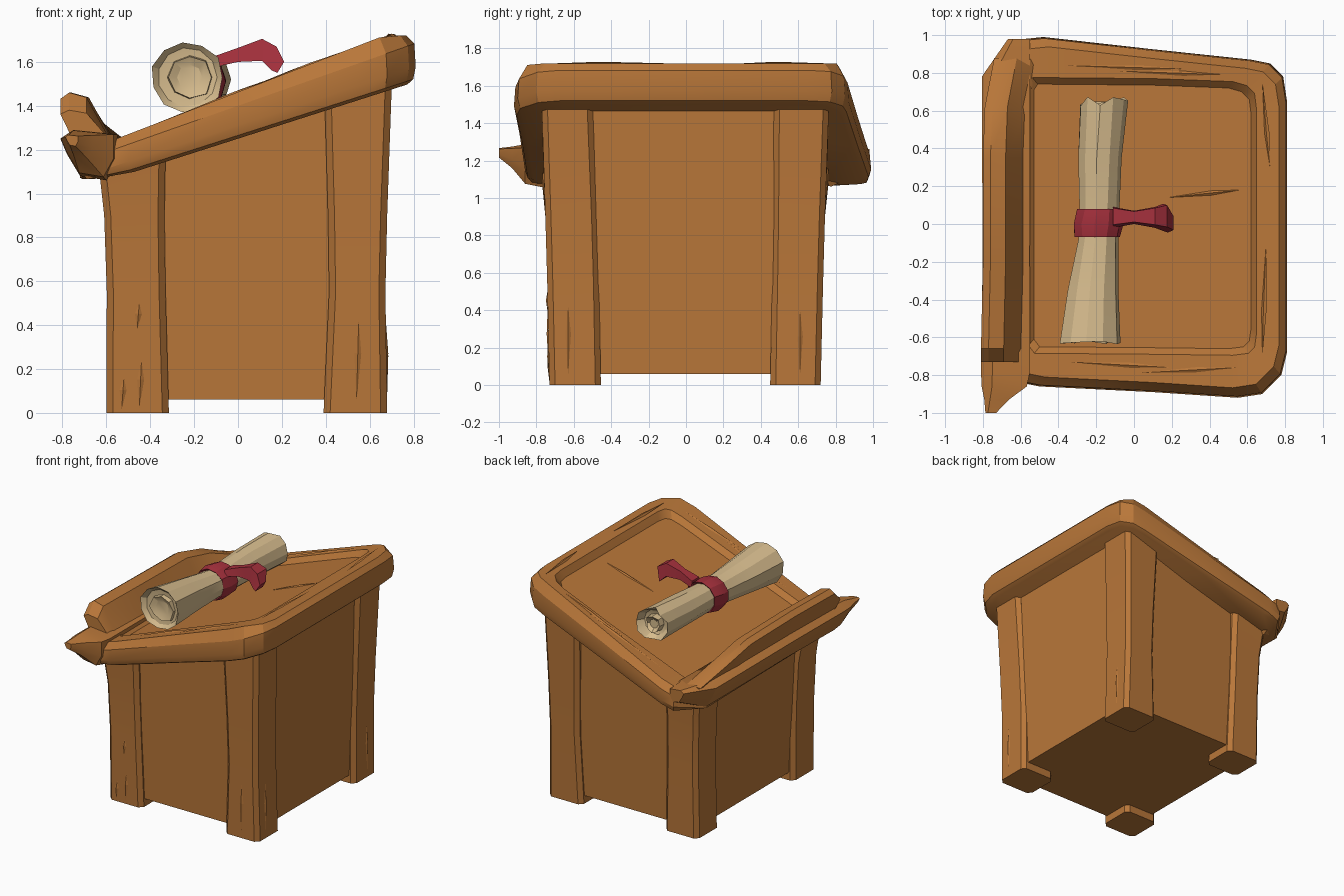
import bpy, bmesh, math, random
from mathutils import Vector

random.seed(4)
if "Cube" in bpy.data.objects:
    bpy.data.objects.remove(bpy.data.objects["Cube"])


def material(name, rgb):
    m = bpy.data.materials.new(name)
    m.use_nodes = True
    m.diffuse_color = (*rgb, 1)
    m.node_tree.nodes["Principled BSDF"].inputs["Base Color"].default_value = (*rgb, 1)
    return m


WOOD = material("warm wood", (0.485, 0.184, 0.041))
PAPER = material("parchment", (0.68, 0.505, 0.27))
CLOTH = material("red ribbon", (0.38, 0.03, 0.046))


def finish(name, bm, mat, angle=25):
    bmesh.ops.recalc_face_normals(bm, faces=bm.faces)
    mesh = bpy.data.meshes.new(name)
    bm.to_mesh(mesh)
    bm.free()
    mesh.materials.append(mat)
    ob = bpy.data.objects.new(name, mesh)
    bpy.context.collection.objects.link(ob)
    bpy.ops.object.select_all(action="DESELECT")
    ob.select_set(True)
    bpy.context.view_layer.objects.active = ob
    bpy.ops.object.shade_smooth_by_angle(angle=math.radians(angle))


def loft(name, rings, mat):
    """Skin a list of closed rings and cap both ends."""
    bm = bmesh.new()
    rows = [[bm.verts.new(p) for p in r] for r in rings]
    n = len(rows[0])
    for a, b in zip(rows, rows[1:]):
        for i in range(n):
            bm.faces.new((a[i], a[(i + 1) % n], b[(i + 1) % n], b[i]))
    bm.faces.new(rows[0])
    bm.faces.new(rows[-1])
    finish(name, bm, mat)


def under_top(x):
    return 1.3 + 0.32 * x


# Tapered body between the legs
def body_ring(flare, height):
    return [(x, y, height(x)) for x, y in
            ((-0.56 - flare, -0.69 - flare), (0.635 + flare, -0.69 - flare),
             (0.635 + flare, 0.68 + flare), (-0.56 - flare, 0.68 + flare))]


loft("body", [body_ring(0, lambda x: 0.06), body_ring(0.035, under_top)], WOOD)


# Four chamfered corner legs, spreading towards the top
def leg_ring(xo, xi, yo, yi, height, c=0.03):
    sx, sy = math.copysign(1, xo), math.copysign(1, yo)
    pts = [(xo, yo - sy * c), (xo - sx * c, yo), (xi + sx * c, yo), (xi, yo - sy * c),
           (xi, yi + sy * c), (xi + sx * c, yi), (xo - sx * c, yi), (xo, yi + sy * c)]
    return [(x, y, height(x)) for x, y in pts]


HEIGHTS = (lambda x: 0, lambda x: 0.55, lambda x: 0.9, under_top)
for side, xs in (("right", ((-0.6, -0.315), (-0.598, -0.33), (-0.61, -0.335), (-0.632, -0.33))),
                 ("left", ((0.68, 0.39), (0.672, 0.415), (0.68, 0.41), (0.702, 0.395)))):
    for end, ys in (("front", ((-0.73, -0.455), (-0.742, -0.465), (-0.752, -0.475), (-0.772, -0.5))),
                    ("back", ((0.72, 0.45), (0.733, 0.46), (0.743, 0.465), (0.765, 0.47)))):
        loft(f"{end}_{side}_leg", [leg_ring(*a, *b, h) for a, b, h in zip(xs, ys, HEIGHTS)], WOOD)

# Sloping top: rounded frame around a recessed, nearly rectangular writing panel
OUTLINE = [(-0.70, -0.82), (-0.5, -0.86), (0.1, -0.89), (0.55, -0.92), (0.68, -0.9), (0.78, -0.8),
           (0.81, -0.68), (0.81, 0.65), (0.79, 0.78), (0.72, 0.85), (0.62, 0.87), (0.1, 0.925),
           (-0.48, 0.99), (-0.58, 0.98), (-0.72, 0.78)]
INNER = [(-0.53, -0.61), (-0.5, -0.65), (0.1, -0.655), (0.5, -0.66), (0.58, -0.65), (0.61, -0.62),
         (0.62, -0.55), (0.62, 0.58), (0.61, 0.66), (0.57, 0.7), (0.5, 0.72), (0.1, 0.735),
         (-0.45, 0.74), (-0.51, 0.74), (-0.53, 0.71)]


def top_ring(outline, f, base, tilt):
    pts = [(0.045 + (x - 0.045) * f, 0.04 + (y - 0.04) * f) for x, y in outline]
    return [(x, y, min(max(base + tilt * x, 1.065), 1.72)) for x, y in pts]


loft("desk_top", [top_ring(OUTLINE, 0.95, 1.25, 0.32), top_ring(OUTLINE, 0.985, 1.265, 0.32),
                  top_ring(OUTLINE, 1, 1.31, 0.33), top_ring(OUTLINE, 0.992, 1.40, 0.352),
                  top_ring(OUTLINE, 0.945, 1.463, 0.385), top_ring(INNER, 1.05, 1.46, 0.38),
                  top_ring(INNER, 1, 1.42, 0.375)], WOOD)

# Lower edge beam with a splintered front tip
BEAM = [(-0.81, 1.25), (-0.78, 1.18), (-0.72, 1.08), (-0.6, 1.06),
        (-0.55, 1.15), (-0.55, 1.27), (-0.75, 1.29)]


def beam_ring(y, f, px, pz):
    return [(px + (x - px) * f, y, pz + (z - pz) * f) for x, z in BEAM]


loft("edge_beam", [beam_ring(-1.0, 0.22, -0.78, 1.26), beam_ring(-0.93, 0.5, -0.775, 1.26),
                   beam_ring(-0.86, 0.92, -0.77, 1.26), beam_ring(-0.78, 1, 0, 0),
                   beam_ring(-0.2, 0.96, -0.6, 1.2), beam_ring(0.78, 0.98, -0.6, 1.2),
                   beam_ring(0.98, 0.45, -0.55, 1.24)], WOOD)

# Leaning stop board that keeps papers on the slope
STOP = [(-0.58, 0), (-0.75, 0), (-0.81, 0.87), (-0.77, 1), (-0.69, 0.9)]


def stop_ring(y, top, shift=0.0):
    return [(x + shift, y, 1.24 + (top - 1.24) * t) for x, t in STOP]


loft("paper_stop", [stop_ring(-0.73, 1.38), stop_ring(-0.66, 1.46), stop_ring(-0.2, 1.46, 0.01),
                    stop_ring(0.35, 1.45, 0.01), stop_ring(0.62, 1.38, 0.02),
                    stop_ring(0.88, 1.27, 0.07)], WOOD)


# Rolled parchment, wider at its ends, with shallow hollow ends and inner rolls
def circle(x, y, z, r, n=11, wobble=0.0, ragged=0.0):
    out = []
    for i in range(n):
        a = math.tau * i / n
        q = r * (1 + random.uniform(-wobble, wobble))
        out.append((x + q * math.cos(a), y + random.uniform(-ragged, ragged), z + q * math.sin(a)))
    return out


loft("scroll", [circle(-0.23, -0.595, 1.53, 0.1), circle(-0.23, -0.6, 1.53, 0.135),
                circle(-0.23, -0.625, 1.53, 0.163, wobble=0.04, ragged=0.012),
                circle(-0.215, -0.35, 1.52, 0.137, wobble=0.04),
                circle(-0.19, -0.08, 1.51, 0.108), circle(-0.185, 0.08, 1.51, 0.108),
                circle(-0.18, 0.35, 1.515, 0.117, wobble=0.04),
                circle(-0.16, 0.65, 1.52, 0.124, wobble=0.06, ragged=0.025),
                circle(-0.16, 0.6, 1.52, 0.095), circle(-0.16, 0.585, 1.52, 0.06)], PAPER)
for name, x, z, y0, y1, r in (("front_inner_roll", -0.22, 1.53, -0.625, -0.5, 0.115),
                              ("back_inner_roll", -0.16, 1.515, 0.64, 0.5, 0.07)):
    loft(name, [circle(x, y0 * 0.97, z, r * 0.5, 8), circle(x, y0, z, r * 0.85, 8, 0.1, 0.01),
                circle(x, y1, z, r, 8)], PAPER)

# Ribbon band and its loose twisted tail
loft("ribbon_band", [circle(-0.19, -0.05, 1.51, 0.1), circle(-0.195, -0.07, 1.51, 0.122, wobble=0.03),
                     circle(-0.19, 0.0, 1.51, 0.134), circle(-0.18, 0.08, 1.515, 0.124, wobble=0.03),
                     circle(-0.18, 0.06, 1.515, 0.1)], CLOTH)


def tail_ring(x, y, z, hy, hz, lean):
    return [(x + lean * t, y + s * hy, z + t * hz) for s, t in ((-1, -1), (1, -1), (0.9, 1), (-0.7, 1))]


loft("ribbon_tail", [tail_ring(-0.11, 0.035, 1.6, 0.055, 0.025, 0.0),
                     tail_ring(0.0, 0.035, 1.632, 0.035, 0.032, 0.0),
                     tail_ring(0.11, 0.035, 1.655, 0.055, 0.05, 0.0),
                     tail_ring(0.165, 0.035, 1.615, 0.072, 0.055, 0.01),
                     tail_ring(0.195, 0.0, 1.575, 0.045, 0.025, 0.015)], CLOTH)


# Raised wood splinters on the frame, panel and legs
def splinter(bm, a, b, width, up):
    a, b, up = Vector(a), Vector(b), Vector(up).normalized()
    side = (b - a).cross(up).normalized() * width
    mid = a.lerp(b, 0.6)
    ends = [bm.verts.new(p) for p in (a, mid + side, b, mid - side)]
    tip = bm.verts.new(mid + up * 0.009)
    for i in range(4):
        bm.faces.new((ends[i], ends[(i + 1) % 4], tip))


def on_top(x, y, base=1.461, tilt=0.382):
    return (x, y, min(base + tilt * x, 1.72))


bm = bmesh.new()
normal = (-0.38, 0, 1)
for x0, x1, y0, y1 in ((-0.4, 0.3, 0.84, 0.82), (-0.1, 0.5, 0.81, 0.79), (-0.35, 0.2, -0.73, -0.76),
                       (0.0, 0.55, -0.79, -0.76), (0.68, 0.72, 0.75, 0.3), (0.7, 0.68, -0.1, -0.7)):
    splinter(bm, on_top(x0, y0), on_top(x1, y1), 0.014, normal)
splinter(bm, on_top(0.18, 0.14, 1.42, 0.375), on_top(0.56, 0.18, 1.42, 0.375), 0.012, normal)
for x, z0, z1 in ((-0.45, 0.02, 0.24), (-0.53, 0.02, 0.16), (0.54, 0.05, 0.42), (-0.46, 0.38, 0.5)):
    splinter(bm, (x, -0.73 - 0.022 * z0, z0), (x + 0.01, -0.73 - 0.022 * z1, z1), 0.016, (0, -1, 0))
for y, z0, z1 in ((-0.63, 0.05, 0.42), (0.61, 0.05, 0.4)):
    splinter(bm, (0.679, y, z0), (0.674, y, z1), 0.015, (1, 0, 0))
finish("wood_splinters", bm, WOOD, 5)
